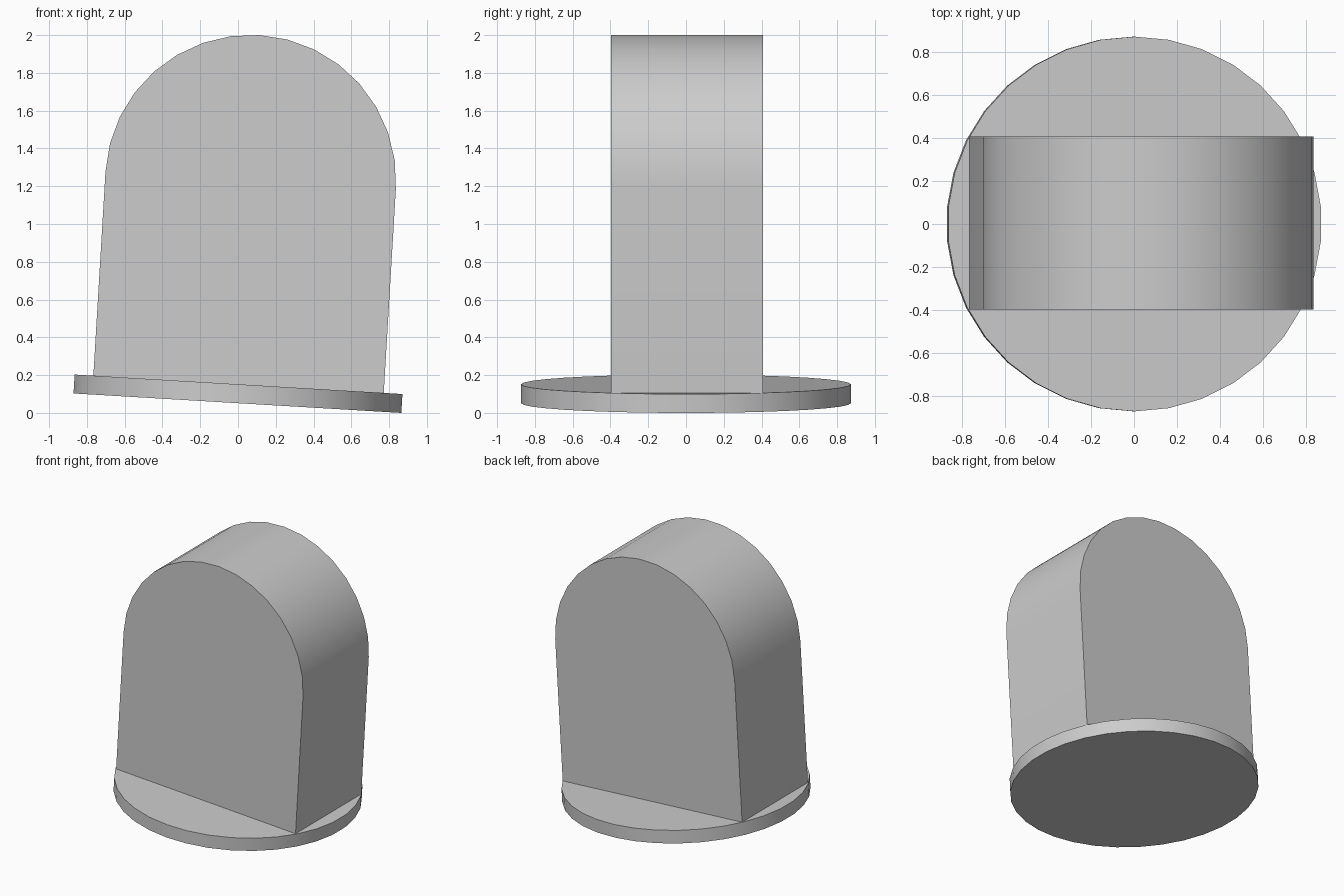
import bpy
import bmesh
from math import pi, sin, cos, radians
from mathutils import Matrix

cube = bpy.data.objects.get("Cube")
if cube:
    bpy.data.objects.remove(cube, do_unlink=True)

GREY = (0.604, 0.604, 0.604, 1)
mat = bpy.data.materials.new("light grey")
mat.use_nodes = True
mat.diffuse_color = GREY
mat.node_tree.nodes["Principled BSDF"].inputs["Base Color"].default_value = GREY

# The whole model leans slightly towards its left
TILT = Matrix.Translation((-0.003, 0, 0.0515)) @ Matrix.Rotation(radians(3.4), 4, "Y")


def extrude_profile(name, points, direction):
    """Extrude a flat outline into a closed, smooth-sided solid."""
    bm = bmesh.new()
    face = bm.faces.new([bm.verts.new(p) for p in points])
    result = bmesh.ops.extrude_face_region(bm, geom=[face], use_keep_orig=True)
    moved = [v for v in result["geom"] if isinstance(v, bmesh.types.BMVert)]
    bmesh.ops.translate(bm, verts=moved, vec=direction)
    bmesh.ops.recalc_face_normals(bm, faces=bm.faces)
    mesh = bpy.data.meshes.new(name)
    bm.to_mesh(mesh)
    bm.free()
    mesh.materials.append(mat)
    obj = bpy.data.objects.new(name, mesh)
    bpy.context.collection.objects.link(obj)
    obj.matrix_world = TILT
    bpy.ops.object.select_all(action="DESELECT")
    obj.select_set(True)
    bpy.context.view_layer.objects.active = obj
    bpy.ops.object.shade_smooth_by_angle(angle=radians(30))
    return obj


# Round base disc
SIDES, RADIUS, THICK = 34, 0.873, 0.1
disc = [(RADIUS * sin(2 * pi * i / SIDES), RADIUS * cos(2 * pi * i / SIDES), 0)
        for i in range(SIDES)]
extrude_profile("base_disc", disc, (0, 0, THICK))

# Upright slab with a half-round top
HALF, SPRING, STEPS = 0.77, 1.182, 16
FRONT, DEPTH = -0.398, 0.805
slab = [(-HALF, FRONT, THICK), (HALF, FRONT, THICK)]
slab += [(HALF * cos(pi * i / STEPS), FRONT, SPRING + HALF * sin(pi * i / STEPS))
         for i in range(STEPS + 1)]
extrude_profile("arched_slab", slab, (0, DEPTH, 0))
